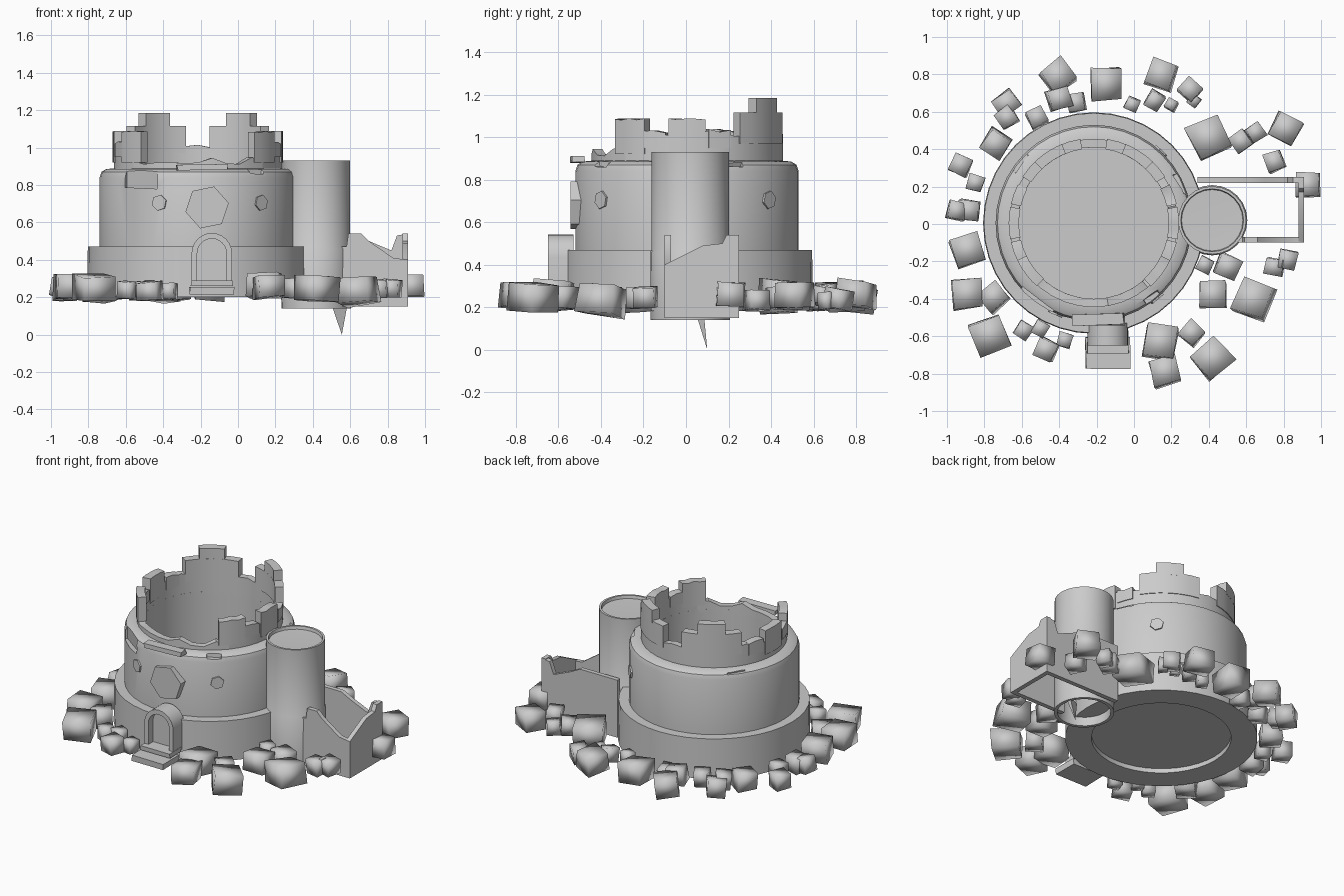
import bpy, bmesh, math, random
from math import sin, cos, pi, radians
from mathutils import Matrix, Vector

if "Cube" in bpy.data.objects:
    bpy.data.objects.remove(bpy.data.objects["Cube"])

random.seed(4)
CX, CY = -0.215, 0.005        # main keep axis
TX, TY = 0.418, 0.02          # side turret axis


def finish(name, bm, smooth=35):
    bmesh.ops.remove_doubles(bm, verts=bm.verts, dist=0.0002)
    bmesh.ops.recalc_face_normals(bm, faces=bm.faces)
    me = bpy.data.meshes.new(name)
    bm.to_mesh(me)
    bm.free()
    ob = bpy.data.objects.new(name, me)
    bpy.context.collection.objects.link(ob)
    if smooth:
        bpy.ops.object.select_all(action='DESELECT')
        ob.select_set(True)
        bpy.context.view_layer.objects.active = ob
        bpy.ops.object.shade_smooth_by_angle(angle=radians(smooth))
    return ob


def lathe(name, profile, cx, cy, n=40):
    """Spin an (r, z) profile around a vertical axis."""
    bm = bmesh.new()
    rings = [[bm.verts.new((cx + r * cos(2 * pi * i / n), cy + r * sin(2 * pi * i / n), z))
              for i in range(n)] for r, z in profile]
    for a, b in zip(rings, rings[1:]):
        for i in range(n):
            j = (i + 1) % n
            bm.faces.new((a[i], a[j], b[j], b[i]))
    return finish(name, bm)


def arc_block(name, mid, half, r0, r1, z0, z1, jitter=0.0, steps=6):
    """Curved wall block; mid and half are degrees."""
    bm = bmesh.new()
    rows = []
    for i in range(steps + 1):
        a = radians(mid - half + 2 * half * i / steps)
        top = z1 + random.uniform(-jitter, jitter)
        rows.append([bm.verts.new((CX + r * cos(a), CY + r * sin(a), z))
                     for r, z in ((r0, z0), (r1, z0), (r1, top), (r0, top))])
    for p, q in zip(rows, rows[1:]):
        for k in range(4):
            bm.faces.new((p[k], p[(k + 1) % 4], q[(k + 1) % 4], q[k]))
    bm.faces.new(rows[0])
    bm.faces.new(rows[-1])
    return finish(name, bm)


def upright(x, y, z, deg):
    """Local x along deg, local y up, local z pointing out of the wall."""
    a = radians(deg)
    return Matrix(((cos(a), 0, sin(a), x), (sin(a), 0, -cos(a), y), (0, 1, 0, z), (0, 0, 0, 1)))


def prism(name, pts, depth, mat):
    bm = bmesh.new()
    a = [bm.verts.new(mat @ Vector((x, y, 0))) for x, y in pts]
    b = [bm.verts.new(mat @ Vector((x, y, depth))) for x, y in pts]
    bm.faces.new(a)
    bm.faces.new(b)
    for i in range(len(pts)):
        j = (i + 1) % len(pts)
        bm.faces.new((a[i], a[j], b[j], b[i]))
    return finish(name, bm)


def block(name, loc, size, rot=(0, 0, 0), jitter=0.0, smooth=0):
    bm = bmesh.new()
    bmesh.ops.create_cube(bm, size=1)
    m = Matrix.Translation(loc)
    for axis, ang in zip("ZYX", reversed(rot)):
        m = m @ Matrix.Rotation(radians(ang), 4, axis)
    for v in bm.verts:
        c = Vector([v.co[k] * size[k] * (1 + random.uniform(-jitter, jitter)) for k in range(3)])
        v.co = m @ c
    return finish(name, bm, smooth)


# Keep: wide footing, drum with bevelled ledge, hollow well with a floor
lathe("footing", [(0.43, 0.2), (0.592, 0.2), (0.588, 0.47), (0.43, 0.47), (0.43, 0.2)], CX, CY)
drum = lathe("drum_wall", [(0, 0.23), (0.435, 0.23), (0.435, 0.46), (0.525, 0.46), (0.525, 0.84),
                           (0.515, 0.87), (0.49, 0.885), (0.44, 0.89), (0.405, 0.89),
                           (0.41, 0.25), (0, 0.25)], CX, CY)

# Broken bites out of the ledge
for deg, z, s in ((-128, 0.84, 0.15), (-52, 0.89, 0.07), (25, 0.89, 0.08), (140, 0.89, 0.07)):
    a = radians(deg)
    bite = block("bite_cutter", (CX + 0.54 * cos(a), CY + 0.54 * sin(a), z),
                 (0.09, s * 1.5, s * 0.75), (0, 0, deg), 0.25)
    mod = drum.modifiers.new("bite", 'BOOLEAN')
    mod.object, mod.operation, mod.solver = bite, 'DIFFERENCE', 'EXACT'
    bpy.context.view_layer.objects.active = drum
    bpy.ops.object.modifier_apply(modifier=mod.name)
    bpy.data.objects.remove(bite)

# Ruined parapet: tall at the back and sides, broken low at the front
arc_block("parapet_back", 90, 130, 0.405, 0.45, 0.87, 1.015, 0.015, 30)
arc_block("parapet_front", -90, 50, 0.405, 0.45, 0.87, 0.93, 0.02, 10)
for deg in (57, 123):
    arc_block("tall_merlon_base", deg, 24, 0.4, 0.455, 0.97, 1.115)
    arc_block("tall_merlon_top", deg, 11, 0.4, 0.455, 1.1, 1.185)
for deg in (0, 180, -37, -143):
    arc_block("low_merlon", deg, 11, 0.4, 0.455, 0.92, 1.085, 0.004, 4)
for deg in (20, 160, -20, -160):
    arc_block("merlon_step", deg, 7, 0.4, 0.455, 0.95, 1.03, 0.01, 2)

# Side turret: hollow from below, shallow dish on top
lathe("turret", [(0, 0.83), (0.16, 0.83), (0.165, 0.14), (0.186, 0.14), (0.188, 0.46), (0.182, 0.47),
                 (0.182, 0.93), (0.168, 0.93), (0.164, 0.91), (0, 0.905)], TX, TY, 24)
# Pointed shard hanging under the turret
bm = bmesh.new()
base = [bm.verts.new(p) for p in ((0.5, 0.05, 0.16), (0.585, 0.05, 0.16), (0.585, 0.085, 0.16))]
tip = bm.verts.new((0.555, 0.1, 0.0))
bm.faces.new(base)
for i in range(3):
    bm.faces.new((base[i], base[(i + 1) % 3], tip))
finish("hanging_shard", bm, 0)

# Roofless annex with broken wall tops
prism("annex_front_wall", [(0, 0.15), (0.41, 0.15), (0.41, 0.4), (0.33, 0.41), (0.2, 0.5),
                           (0.16, 0.54), (0.09, 0.54), (0.08, 0.47), (0, 0.47)],
      0.03, upright(0.5, -0.07, 0, 0))
prism("annex_end_wall", [(0, 0.15), (0.35, 0.15), (0.35, 0.54), (0.29, 0.54), (0.27, 0.5),
                         (0.18, 0.49), (0.04, 0.42), (0, 0.4)], 0.03, upright(0.88, -0.1, 0, 90))
prism("annex_back_wall", [(0, 0.15), (0.57, 0.15), (0.57, 0.54), (0.51, 0.53), (0.48, 0.45),
                          (0.36, 0.5), (0.28, 0.54), (0, 0.54)], -0.03, upright(0.34, 0.22, 0, 0))

# Arched doorway: frame strip, recessed door and steps
def arch(r):
    return [(r, 0.27)] + [(r * cos(pi * i / 12), 0.435 + r * sin(pi * i / 12))
                          for i in range(13)] + [(-r, 0.27)]

prism("door_frame", arch(0.108) + arch(0.078)[::-1], 0.12, upright(-0.14, -0.53, 0, 0))
prism("door_panel", arch(0.08), 0.07, upright(-0.14, -0.53, 0, 0))
block("door_sill", (-0.14, -0.63, 0.275), (0.22, 0.12, 0.03), jitter=0.04)
block("door_step", (-0.14, -0.69, 0.235), (0.235, 0.17, 0.04), jitter=0.04)

# Hexagonal windows and the large plate over the door
def hexagon(r, turn):
    return [(r * cos(pi * i / 3 + turn), r * sin(pi * i / 3 + turn)) for i in range(6)]

for deg in (-50, -113, 47):
    a = radians(deg)
    prism("small_window", hexagon(0.043, 0.3), 0.03,
          upright(CX + 0.503 * cos(a), CY + 0.503 * sin(a), 0.705, deg + 90))
prism("large_hex_plate", hexagon(0.118, 1.25), 0.06, upright(-0.165, -0.483, 0.68, 0))
block("ledge_plank", (-0.19, -0.51, 0.895), (0.27, 0.06, 0.03), (0, -1, 2), 0.05)

# Rubble ring: x, y, size
stones = [
    (-.41, .79, .15), (-.15, .75, .17), (.145, .80, .15), (.30, .72, .10), (.11, .66, .09),
    (-.01, .64, .07), (.2, .635, .06), (.32, .66, .06), (-.68, .645, .12), (-.68, .57, .1),
    (-.52, .57, .1), (-.4, .67, .12), (-.31, .65, .1), (-.74, .43, .13), (-.925, .315, .11),
    (-.85, .22, .09), (-.95, .07, .1), (-.88, .075, .11), (-.89, -.14, .17), (-.89, -.375, .16),
    (-.75, -.39, .14), (-.77, -.60, .18), (-.59, -.57, .09), (-.47, -.67, .11), (-.5, -.56, .08),
    (-.37, -.62, .08), (.14, -.63, .17), (.165, -.785, .15), (.42, -.72, .18), (.31, -.585, .11),
    (.42, -.38, .15), (.64, -.4, .19), (.5, -.225, .12), (.38, -.22, .08), (.75, -.23, .1),
    (.82, -.19, .1), (.395, .46, .19), (.57, .44, .1), (.65, .49, .09), (.75, .335, .1),
    (.81, .51, .15), (.93, .21, .13)]
spins = {(.42, -.38): 0, (.42, -.72): 42, (.64, -.4): -20, (.14, -.63): -10, (.165, -.785): 15,
         (.81, .51): -28, (.395, .46): 25, (.93, .21): 0, (-.89, -.375): 5, (-.77, -.60): 20,
         (-.15, .75): 2, (.145, .80): -20, (-.41, .79): 35}   # stones turned off the radial
for x, y, s in stones:
    spin = math.degrees(math.atan2(y - CY, x - CX)) + random.uniform(-8, 8)
    spin = spins.get((x, y), spin)
    tilt = (random.uniform(-7, 7), random.uniform(-7, 7), spin)
    block("rubble_stone", (x, y, 0.243 + random.uniform(-0.015, 0.02)),
          (s * 0.95, s * random.uniform(0.88, 1.0), 0.05 + 0.45 * s), tilt, 0.1, 100)
